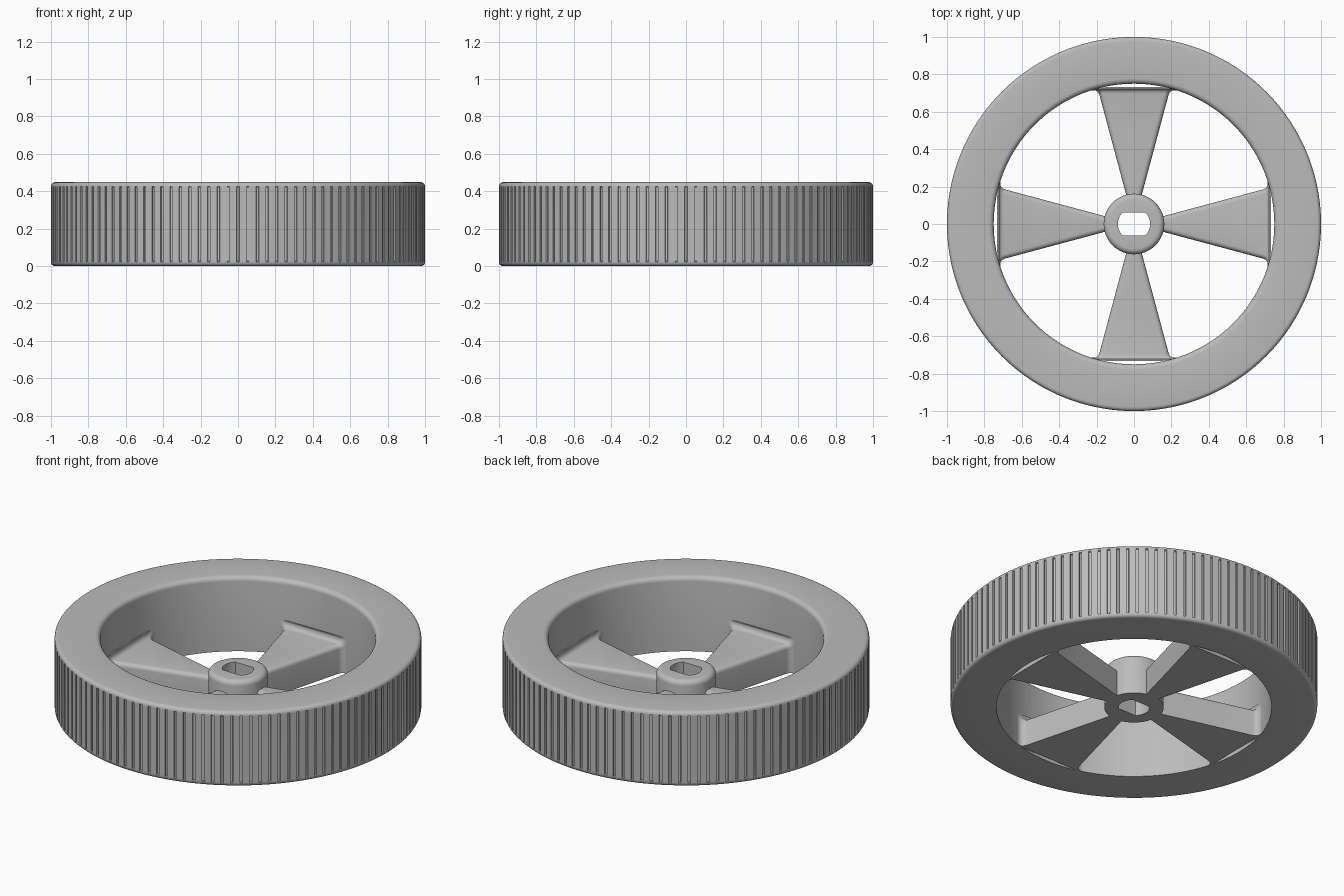
import bpy, bmesh
from math import sin, cos, pi, radians, sqrt

cube = bpy.data.objects.get("Cube")
if cube:
    bpy.data.objects.remove(cube, do_unlink=True)

HEIGHT = 0.448
INNER = 0.75          # inner radius of the rim
GROOVES = 120

grey = bpy.data.materials.new("light_grey")
grey.use_nodes = True
grey.diffuse_color = (0.5, 0.5, 0.5, 1)
grey.node_tree.nodes["Principled BSDF"].inputs["Base Color"].default_value = (0.5, 0.5, 0.5, 1)


def loft(name, rows, wrap):
    """Skin closed sections; wrap joins last to first, otherwise ends are capped."""
    bm = bmesh.new()
    grid = [[bm.verts.new(p) for p in row] for row in rows]
    n = len(grid[0])
    for i in range(len(grid) if wrap else len(grid) - 1):
        a, b = grid[i], grid[(i + 1) % len(grid)]
        for j in range(n):
            k = (j + 1) % n
            bm.faces.new((a[j], a[k], b[k], b[j]))
    if not wrap:
        bm.faces.new(grid[0])
        bm.faces.new(grid[-1])
    bmesh.ops.recalc_face_normals(bm, faces=bm.faces)
    mesh = bpy.data.meshes.new(name)
    bm.to_mesh(mesh)
    bm.free()
    mesh.materials.append(grey)
    obj = bpy.data.objects.new(name, mesh)
    bpy.context.collection.objects.link(obj)
    bpy.ops.object.select_all(action='DESELECT')
    obj.select_set(True)
    bpy.context.view_layer.objects.active = obj
    bpy.ops.object.shade_smooth_by_angle(angle=radians(32))
    return obj


def polar(r, a, z):
    return (r * cos(a), r * sin(a), z)


def arc(r, z, rad, start, end, steps=5):
    """Quarter-round points in the (radius, height) plane."""
    angs = [radians(start + (end - start) * i / steps) for i in range(steps + 1)]
    return [(r + rad * cos(t), z + rad * sin(t)) for t in angs]


# Rim: turned section with narrow grooves pressed into the tread
B = 0.022
section = [(r, z, 0) for r, z in arc(1 - B, B, B, -90, 0)]
section += [(1, 0.026, 1), (1, 0.422, 1)]
section += [(r, z, 0) for r, z in arc(1 - B, HEIGHT - B, B, 0, 90)]
section += [(r, z, 0) for r, z in arc(INNER + 0.028, HEIGHT - 0.028, 0.028, 90, 180)]
section += [(INNER, 0, 0)]
columns = []
for i in range(GROOVES):
    mid = 2 * pi * i / GROOVES
    columns += [(mid + off, depth) for off, depth in
                ((-0.007, 0), (-0.006, 0.008), (0.006, 0.008), (0.007, 0))]
loft("rim", [[polar(r - g * d, a, z) for r, z, g in section] for a, d in columns], True)

# Hub: rounded top, bore with two flats
hub_section = [(0.162, 0)] + arc(0.132, 0.215, 0.03, 0, 90)
rows = []
for i in range(96):
    a = 2 * pi * i / 96
    bore = min(0.086, 0.061 / max(abs(sin(a)), 0.001))
    rows.append([polar(r, a, z) for r, z in hub_section]
                + [polar(bore, a, 0.245), polar(bore, a, 0)])
loft("hub", rows, True)

# Spokes: widening wedges with rounded top edges, flaring into the rim
FILLET = 0.035
EDGE = 0.025
radii = [0.13, 0.3, 0.5, INNER - FILLET]
radii += [INNER - FILLET * (1 - sin(pi / 2 * i / 6)) for i in range(1, 7)] + [INNER + 0.01]


def spoke_section(r, turn):
    t = min(max((r - INNER + FILLET) / FILLET, 0), 1)
    flare = FILLET * (1 - sqrt(1 - t * t))
    half = r * radians(15) + flare
    top = 0.17 + flare
    side = [(half, 0)] + arc(half - EDGE, top - EDGE, EDGE, 0, 90)
    side = [(max(w, 0.004), z) for w, z in side]
    outline = side + [(-w, z) for w, z in reversed(side)]
    return [polar(r, turn + w / r, z) for w, z in outline]


for i, where in enumerate(("left", "back", "right", "front")):
    loft(where + "_spoke", [spoke_section(r, i * pi / 2) for r in radii], False)
